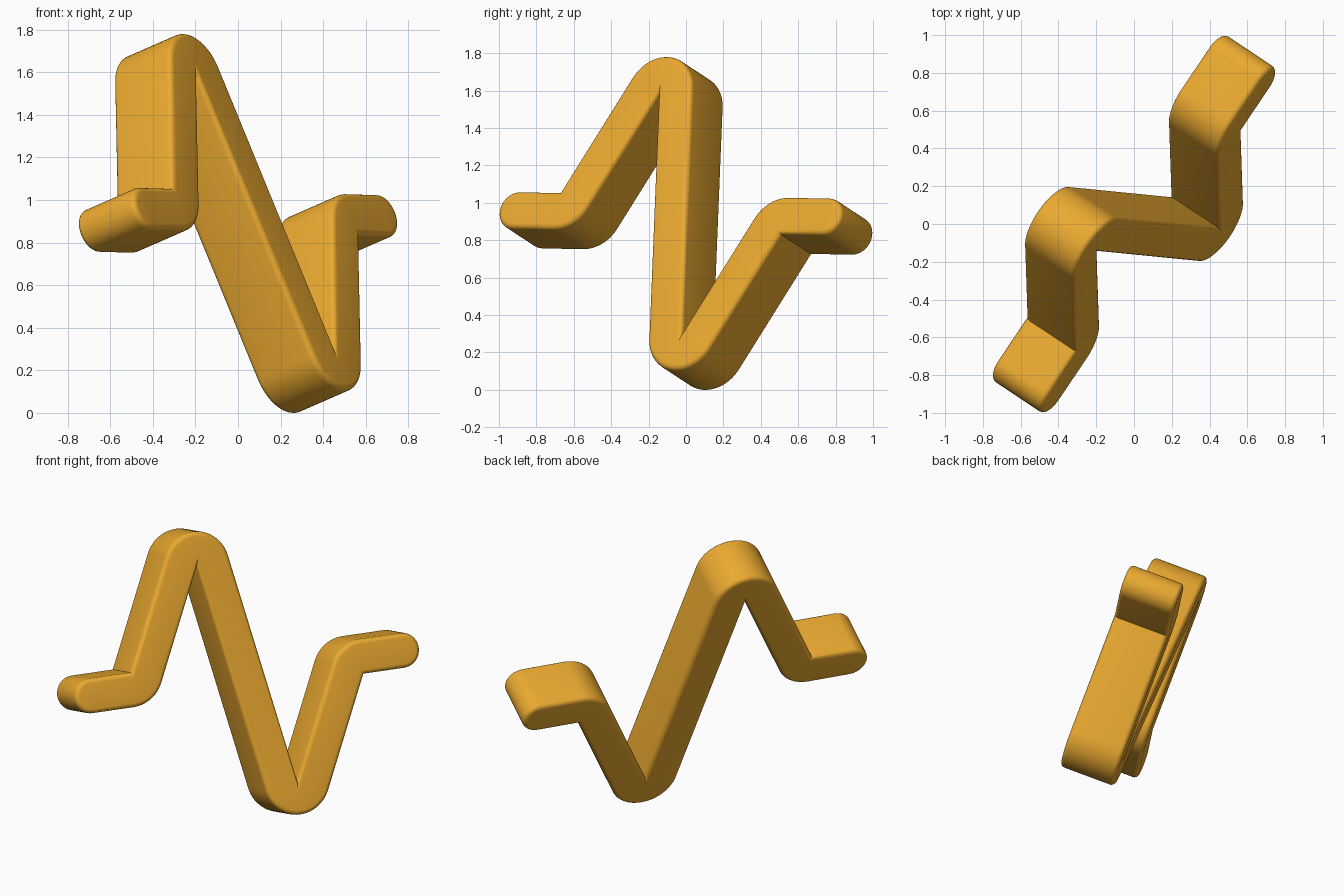
import bpy, bmesh, math
from mathutils import Matrix, Vector

if "Cube" in bpy.data.objects:
    bpy.data.objects.remove(bpy.data.objects["Cube"])

R = 0.105          # half stroke width
DEPTH = 0.345
BEVEL = 0.028
END = Vector((-0.998, 0.0))      # centre of rounded tip
BEND = Vector((-0.735, R))       # inner crease, tip to short leg
PEAK = Vector((-0.243, 0.678))   # inner crease under the peak


def arc(c, rad, a0, a1, n):
    return [c + rad * Vector((math.cos(a0 + (a1 - a0) * i / n),
                              math.sin(a0 + (a1 - a0) * i / n))) for i in range(n + 1)]


# heading from p to q, and the tilt a stroke needs to touch both on opposite edges
def heading(p, q):
    d = q - p
    return math.atan2(d.y, d.x), math.asin(2 * R / d.length)


a, e = heading(BEND, PEAK)
leg = a + e
b, f = heading(PEAK, -PEAK)
long_leg = b - f

# lower side of the outline: outer corners are arcs centred on the inner creases
peak_arc = arc(PEAK, 2 * R, leg + math.pi / 2, long_leg + math.pi / 2, 24)
lower = [BEND]
lower += arc(END, R, math.pi / 2, math.pi * 1.5, 20)
lower += arc(BEND, 2 * R, -math.pi / 2, leg - math.pi / 2, 12)
lower += [PEAK] + [-p for p in reversed(peak_arc)]
outline = lower + [-p for p in lower]         # point symmetric

# pulse solid
bm = bmesh.new()
face = bm.faces.new([bm.verts.new((p.x, p.y, -DEPTH / 2)) for p in outline])
ext = bmesh.ops.extrude_face_region(bm, geom=[face])
for v in ext["geom"]:
    if isinstance(v, bmesh.types.BMVert):
        v.co.z = DEPTH / 2
bmesh.ops.recalc_face_normals(bm, faces=bm.faces)
rims = [ed for ed in bm.edges if abs(ed.verts[0].co.z - ed.verts[1].co.z) < 1e-6]
bmesh.ops.bevel(bm, geom=rims, offset=BEVEL, segments=5, profile=0.5,
                affect='EDGES', clamp_overlap=False)
bmesh.ops.triangulate(bm, faces=[fc for fc in bm.faces if len(fc.verts) > 4])

# turned and leaning back
u = Vector((0.56, 0.83, -0.017)).normalized()
n = Vector((0.78, -0.525, 0.342))
n = (n - u * n.dot(u)).normalized()
v = n.cross(u)
rot = Matrix((u, v, n)).transposed().to_4x4()
bm.transform(rot)
low = min(p.co.z for p in bm.verts)
bm.transform(Matrix.Translation((0, 0, -low)))

me = bpy.data.meshes.new("pulse_line")
bm.to_mesh(me)
bm.free()
obj = bpy.data.objects.new("pulse_line", me)
bpy.context.collection.objects.link(obj)
mat = bpy.data.materials.new("amber")
mat.diffuse_color = (0.83, 0.4, 0.03, 1)
mat.use_nodes = True
mat.node_tree.nodes["Principled BSDF"].inputs["Base Color"].default_value = mat.diffuse_color
me.materials.append(mat)
bpy.context.view_layer.objects.active = obj
obj.select_set(True)
bpy.ops.object.shade_smooth_by_angle(angle=math.radians(35))
